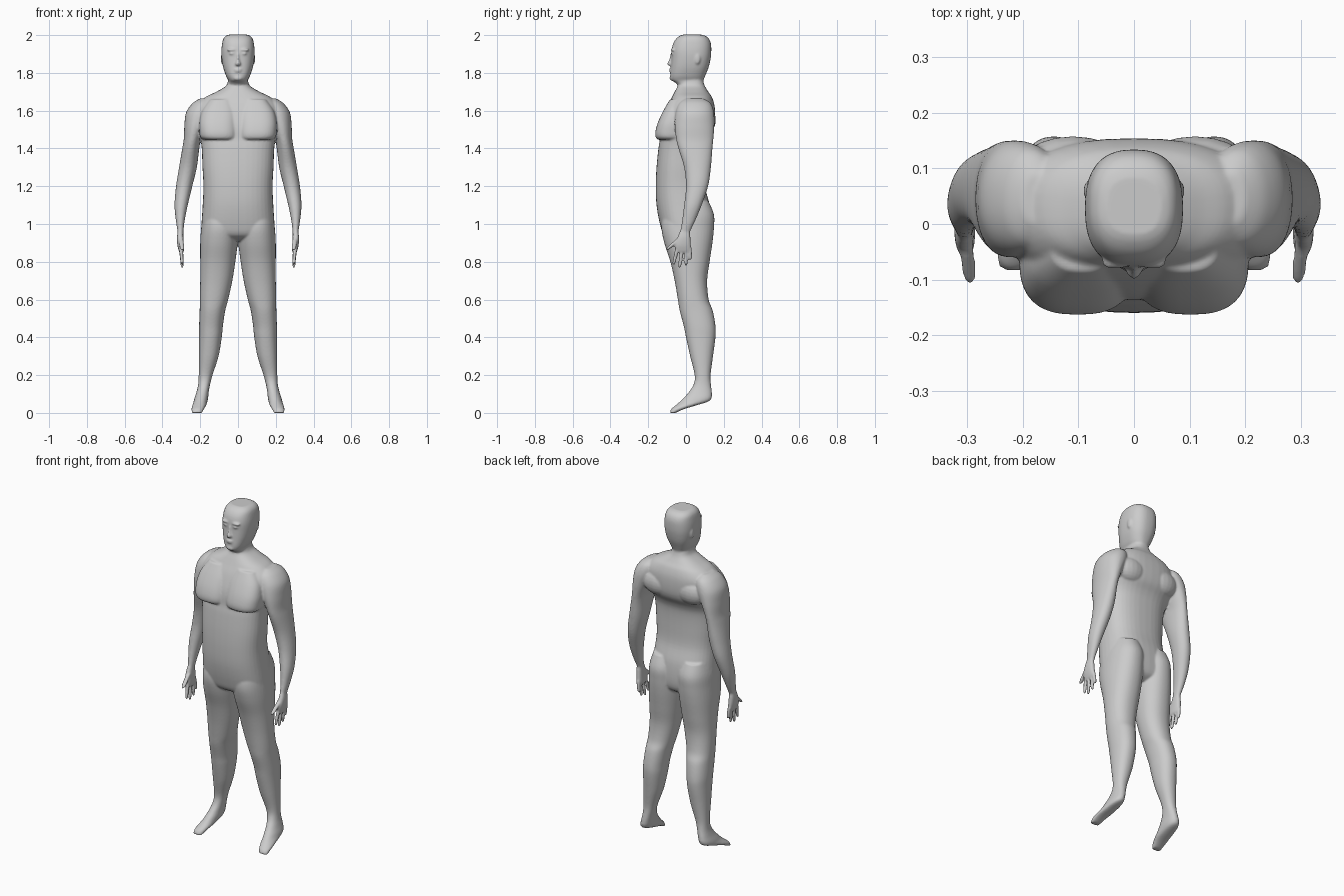
import bpy, bmesh, math
from mathutils import Matrix, Vector

bm = bmesh.new()
SEG = 40


def catmull(a, b, c, d, t):
    return [0.5 * (2 * q + (r - p) * t + (2 * p - 5 * q + 4 * r - s) * t * t
                   + (3 * q - p - 3 * r + s) * t ** 3)
            for p, q, r, s in zip(a, b, c, d)]


def loft(rows, power=2.3, sides=(1,), steps=5):
    """Rounded sections stacked in z; each row is (z, x0, x1, y0, y1)."""
    fine = []
    for i in range(len(rows) - 1):
        p = [rows[max(0, min(len(rows) - 1, i + k))] for k in (-1, 0, 1, 2)]
        fine += [catmull(*p, s / steps) for s in range(steps)]
    fine.append(rows[-1])
    for side in sides:
        rings = []
        for z, x0, x1, y0, y1 in fine:
            ring = []
            for k in range(SEG):
                a = 2 * math.pi * k / SEG
                c, s = math.cos(a), math.sin(a)
                u = math.copysign(abs(c) ** (2 / power), c)
                v = math.copysign(abs(s) ** (2 / power), s)
                ring.append(bm.verts.new((side * ((x0 + x1) / 2 + u * (x1 - x0) / 2),
                                          (y0 + y1) / 2 + v * (y1 - y0) / 2, z)))
            rings.append(ring)
        for r, q in zip(rings, rings[1:]):
            for k in range(SEG):
                n = (k + 1) % SEG
                bm.faces.new((r[k], r[n], q[n], q[k]))
        bm.faces.new(rings[0])
        bm.faces.new(rings[-1])


def blob(loc, size, sides=(1,)):
    for side in sides:
        m = Matrix.Translation((side * loc[0], loc[1], loc[2])) @ Matrix.Diagonal((*size, 1))
        bmesh.ops.create_uvsphere(bm, u_segments=20, v_segments=12, radius=1, matrix=m)


def centred(rows):
    return [(z, -w, w, y0, y1) for z, w, y0, y1 in rows]


BOTH = (1, -1)

# torso, with the upper back standing proud of the waist
loft(centred([
    (1.76, .052, -.04, .09), (1.73, .065, -.045, .1), (1.70, .115, -.06, .118),
    (1.67, .175, -.075, .138), (1.62, .22, -.10, .152), (1.55, .225, -.125, .153),
    (1.50, .215, -.135, .142), (1.45, .2, -.138, .112), (1.40, .192, -.146, .098),
    (1.30, .188, -.156, .095), (1.20, .183, -.16, .10), (1.10, .187, -.156, .125),
    (1.00, .193, -.138, .132), (.94, .192, -.115, .12), (.91, .15, -.06, .08)]), 2.5)

# chest muscles
loft([(1.66, .03, .15, -.085, .02), (1.60, .006, .19, -.12, .02), (1.54, .001, .205, -.148, .02),
      (1.49, -.001, .205, -.162, .02), (1.46, .0, .2, -.161, .02), (1.447, .008, .185, -.15, .02)],
     2.6, BOTH)

# shoulder blades
blob((.11, .10, 1.55), (.10, .058, .075), BOTH)

# legs and feet
loft([(1.12, .02, .17, -.09, .12), (1.05, .003, .188, -.12, .148), (.98, .0, .195, -.13, .148),
      (.90, .002, .2, -.115, .14), (.80, .014, .2, -.083, .125), (.70, .03, .2, -.06, .112),
      (.60, .052, .202, -.043, .12), (.54, .068, .203, -.033, .142), (.46, .08, .206, -.012, .156),
      (.40, .086, .206, .0, .156), (.30, .103, .207, .022, .143), (.20, .135, .208, .046, .13),
      (.15, .148, .211, .04, .132), (.11, .155, .22, .015, .137), (.08, .158, .23, -.012, .136),
      (.06, .162, .235, -.032, .118), (.04, .168, .242, -.055, .055), (.02, .18, .247, -.078, -.01),
      (.0, .19, .244, -.086, -.055)], 2.2, BOTH)

# arms
loft([(1.665, .15, .2, .0, .09), (1.64, .13, .24, -.035, .13), (1.59, .13, .275, -.055, .148),
      (1.52, .165, .284, -.06, .15), (1.45, .195, .287, -.052, .145), (1.40, .205, .295, -.04, .14),
      (1.30, .218, .312, -.01, .132), (1.20, .242, .328, .0, .117), (1.10, .266, .336, -.01, .083),
      (1.02, .282, .329, -.02, .05), (.96, .289, .32, -.03, .022), (.94, .289, .319, -.033, .02)],
     2.1, BOTH)

# palms
loft([(.97, .292, .318, -.028, .02), (.93, .289, .323, -.045, .023), (.89, .287, .321, -.058, .026),
      (.86, .286, .314, -.056, .028), (.85, .29, .31, -.05, .025)], 2.5, BOTH)


# fingers and thumb
def finger(y0, z0, y1, z1, r):
    rows = []
    for t, f in ((0, 1), (.5, 1), (.85, .9), (1, .55)):
        y, z, x = y0 + (y1 - y0) * t, z0 + (z1 - z0) * t, .302 - .007 * t
        rows.append((z, x - r * f, x + r * f, y - r * f, y + r * f))
    loft(rows, 2, BOTH, 3)


for y0, y1, tip in ((-.046, -.066, .785), (-.02, -.034, .768), (.004, .0, .78), (.021, .024, .81)):
    finger(y0, .875, y1, tip, .0098)
finger(-.035, .925, -.102, .862, .013)

# head and neck
loft(centred([
    (1.70, .06, -.035, .1), (1.735, .055, -.045, .095), (1.752, .052, -.062, .093),
    (1.762, .052, -.078, .093), (1.785, .064, -.083, .102), (1.83, .079, -.08, .12),
    (1.88, .087, -.077, .131), (1.92, .088, -.076, .134), (1.955, .084, -.068, .132),
    (1.98, .078, -.053, .122), (1.995, .066, -.035, .105), (2.002, .05, -.02, .085)]), 2.5)

# face: nose, brow, eyes, lips, chin, ears
loft(centred([(1.905, .006, -.081, -.05), (1.87, .009, -.09, -.05),
              (1.848, .016, -.1, -.05), (1.838, .013, -.092, -.05)]), 2)
blob((.034, -.069, 1.922), (.026, .013, .007), BOTH)
blob((.033, -.07, 1.902), (.014, .011, .006), BOTH)
blob((0, -.08, 1.818), (.022, .01, .005))
blob((0, -.08, 1.808), (.018, .01, .005))
blob((0, -.074, 1.772), (.025, .014, .014))
blob((.083, .06, 1.875), (.008, .016, .03), BOTH)

bmesh.ops.recalc_face_normals(bm, faces=bm.faces)
mesh = bpy.data.meshes.new("body")
bm.to_mesh(mesh)
bm.free()
body = bpy.data.objects.new("body", mesh)
bpy.context.collection.objects.link(body)

# fuse the overlapping parts into one smooth skin
remesh = body.modifiers.new("fuse", 'REMESH')
remesh.mode = 'VOXEL'
remesh.voxel_size = .0055
remesh.use_smooth_shade = True
smooth = body.modifiers.new("soften", 'SMOOTH')
smooth.factor = .5
smooth.iterations = 5
